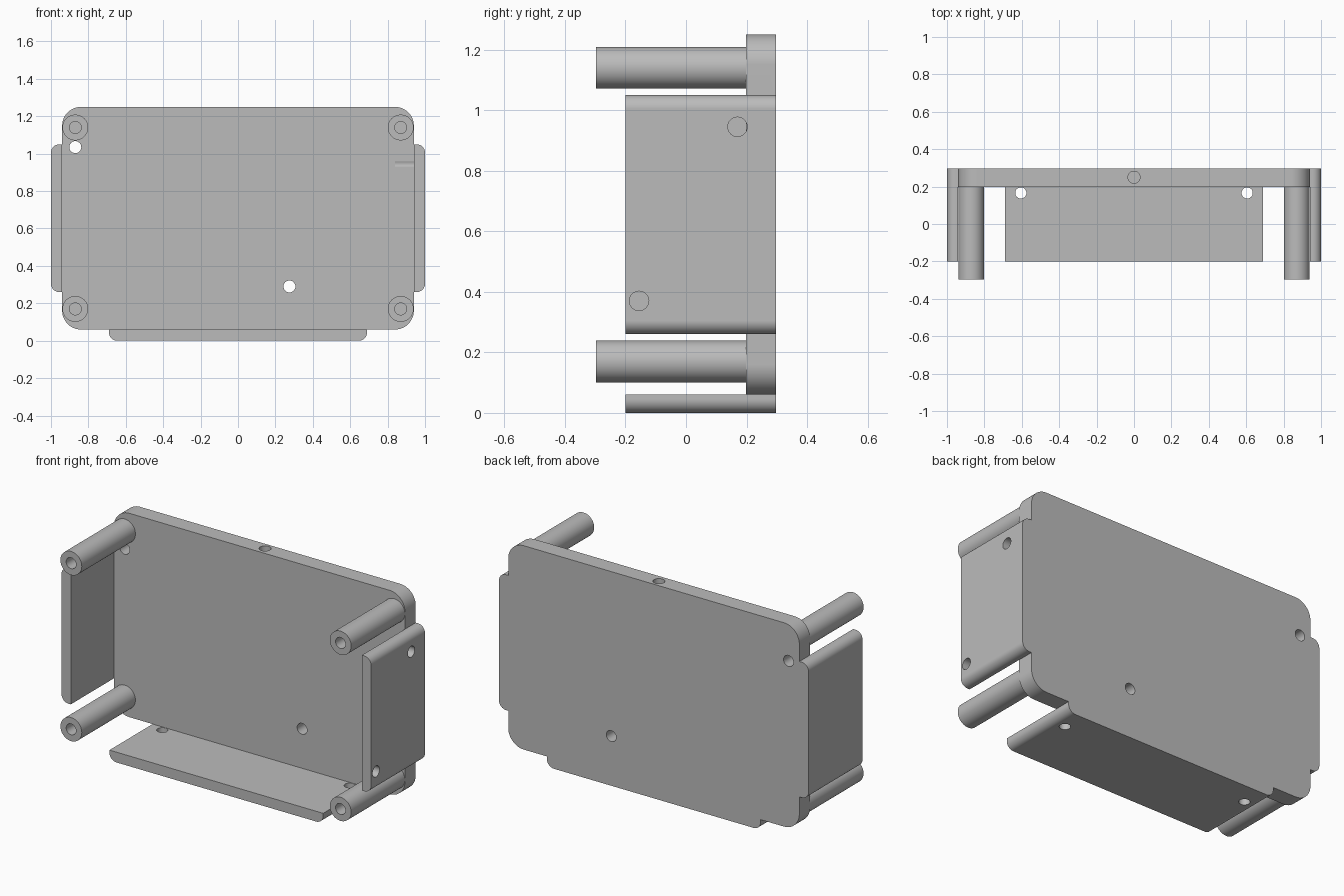
import bpy, bmesh, math
from mathutils import Vector, Matrix

old = bpy.data.objects.get("Cube")
if old:
    bpy.data.objects.remove(old, do_unlink=True)

grey = bpy.data.materials.new("plain grey")
grey.use_nodes = True
grey.diffuse_color = (0.5, 0.5, 0.5, 1)
grey.node_tree.nodes["Principled BSDF"].inputs["Base Color"].default_value = (0.5, 0.5, 0.5, 1)

FRONT, BACK, PLATE_FRONT, FLAP_FRONT = -0.297, 0.297, 0.198, -0.2
HOLE_R = 0.032


def add_object(name, bm):
    bmesh.ops.recalc_face_normals(bm, faces=bm.faces)
    mesh = bpy.data.meshes.new(name)
    bm.to_mesh(mesh)
    bm.free()
    mesh.materials.append(grey)
    obj = bpy.data.objects.new(name, mesh)
    bpy.context.collection.objects.link(obj)
    return obj


def rounded_slab(name, x0, x1, z0, z1, y0, y1, radius, rounded):
    """Slab extruded along y; 'rounded' says which corners get the radius."""
    points = []
    corners = [(x1, z1, -1, -1), (x0, z1, 1, -1), (x0, z0, 1, 1), (x1, z0, -1, 1)]
    for i, (x, z, sx, sz) in enumerate(corners):
        if not rounded[i]:
            points.append((x, y0, z))
            continue
        for k in range(13):
            a = (i + k / 12) * math.pi / 2
            points.append((x + radius * (sx + math.cos(a)), y0, z + radius * (sz + math.sin(a))))
    bm = bmesh.new()
    face = bm.faces.new([bm.verts.new(p) for p in points])
    new = bmesh.ops.extrude_face_region(bm, geom=[face])["geom"]
    bmesh.ops.translate(bm, vec=(0, y1 - y0, 0),
                        verts=[v for v in new if isinstance(v, bmesh.types.BMVert)])
    return add_object(name, bm)


def cylinder(name, start, end, radius, sides=48):
    start, end = Vector(start), Vector(end)
    axis = end - start
    turn = axis.to_track_quat("Z", "Y").to_matrix().to_4x4()
    bm = bmesh.new()
    bmesh.ops.create_cone(bm, cap_ends=True, segments=sides, radius1=radius, radius2=radius,
                          depth=axis.length,
                          matrix=Matrix.Translation((start + end) / 2) @ turn)
    return add_object(name, bm)


def drill(obj, start, end, radius=HOLE_R):
    cutter = cylinder("hole_cutter", start, end, radius, 32)
    cutter.hide_render = True
    mod = obj.modifiers.new("hole", "BOOLEAN")
    mod.operation, mod.solver, mod.object = "DIFFERENCE", "EXACT", cutter
    bpy.context.view_layer.objects.active = obj
    bpy.ops.object.modifier_apply(modifier=mod.name)
    bpy.data.objects.remove(cutter, do_unlink=True)


# Main plate and its three flaps
plate = rounded_slab("back_plate", -0.94, 0.94, 0.06, 1.25, PLATE_FRONT, BACK, 0.1, (1, 1, 1, 1))
left_flap = rounded_slab("left_flap", 0.94, 1, 0.26, 1.05, FLAP_FRONT, BACK, 0.045, (1, 0, 0, 1))
right_flap = rounded_slab("right_flap", -1, -0.94, 0.26, 1.05, FLAP_FRONT, BACK, 0.045, (0, 1, 1, 0))
bottom_flap = rounded_slab("bottom_flap", -0.69, 0.69, 0, 0.06, FLAP_FRONT, BACK, 0.045, (0, 0, 1, 1))
parts = [plate, left_flap, right_flap, bottom_flap]

# Through holes in the plate and a blind hole in its top edge
for x, z in [(-0.87, 1.035), (0.275, 0.29)]:
    drill(plate, (x, 0, z), (x, 0.4, z))
drill(plate, (0, 0.25, 1.15), (0, 0.25, 1.3))

# Side holes; the upper one also grazes the plate
for y, z in [(0.17, 0.945), (-0.155, 0.37)]:
    drill(left_flap, (0.84, y, z), (1.1, y, z))
drill(plate, (0.84, 0.17, 0.945), (1.1, 0.17, 0.945))

# Bottom flap holes
for x in (-0.605, 0.605):
    drill(bottom_flap, (x, 0.166, -0.1), (x, 0.166, 0.1), 0.03)

# Four hollow corner posts
for side, x in (("left", 0.87), ("right", -0.87)):
    for level, z in (("upper", 1.14), ("lower", 0.17)):
        post = cylinder(f"{level}_{side}_post", (x, FRONT, z), (x, PLATE_FRONT, z), 0.069)
        drill(post, (x, FRONT - 0.1, z), (x, PLATE_FRONT - 0.002, z))
        parts.append(post)

# Smooth round walls, crisp edges
bpy.ops.object.select_all(action="DESELECT")
for obj in parts:
    obj.select_set(True)
bpy.context.view_layer.objects.active = plate
bpy.ops.object.shade_smooth_by_angle(angle=math.radians(30))
for obj in parts:
    mod = obj.modifiers.new("even_shading", "WEIGHTED_NORMAL")
    mod.keep_sharp = True
